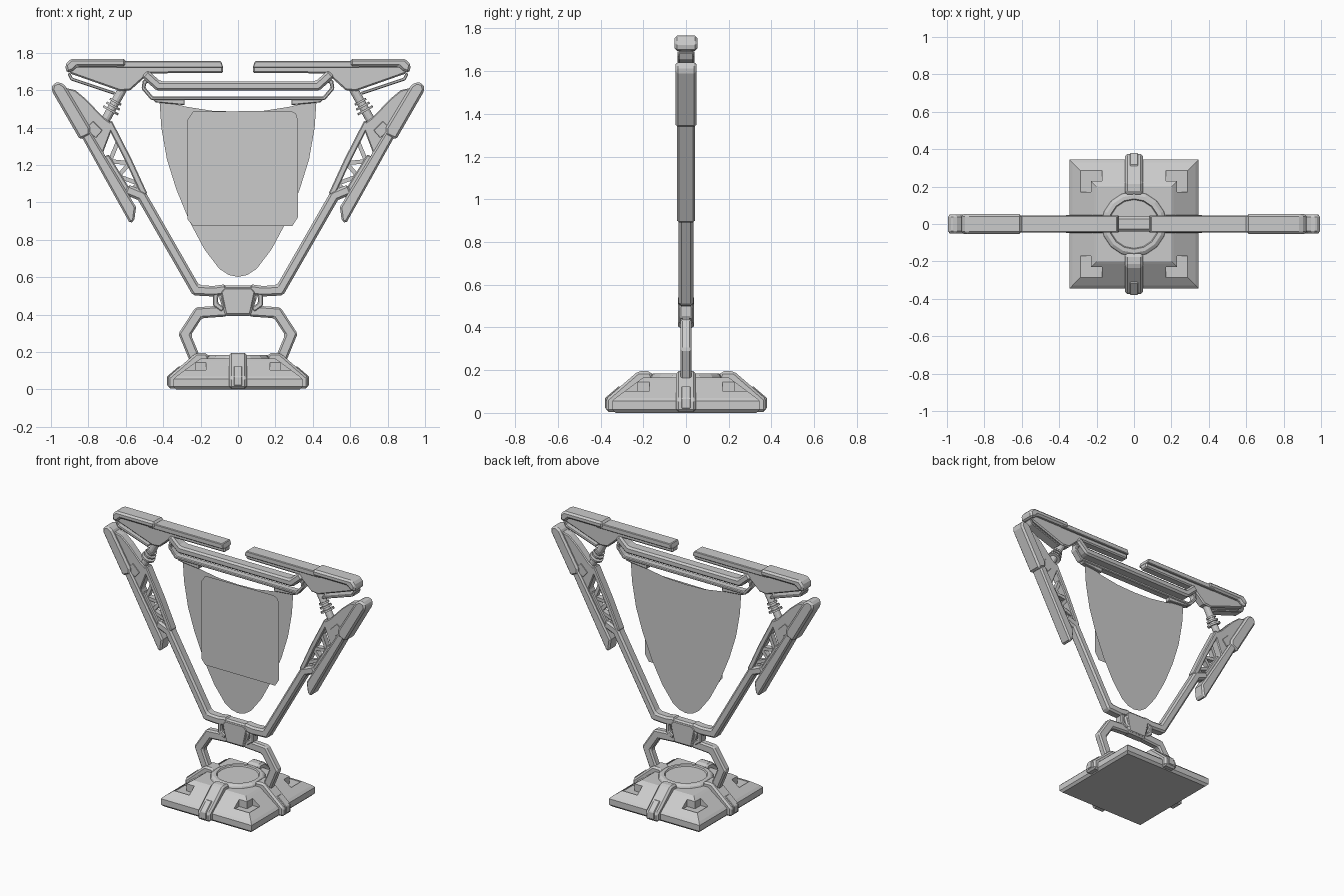
import bpy, bmesh, math
from mathutils import Vector

old = bpy.data.objects.get("Cube")
if old:
    bpy.data.objects.remove(old, do_unlink=True)

GREY = (0.6, 0.6, 0.6, 1)
metal = bpy.data.materials.new("light_grey_metal")
metal.use_nodes = True
metal.diffuse_color = GREY
metal.node_tree.nodes["Principled BSDF"].inputs["Base Color"].default_value = GREY


def finish(name, bm, mirror=True, bevel=0.0):
    """Turn a bmesh into a named object, mirrored left to right."""
    bmesh.ops.recalc_face_normals(bm, faces=bm.faces)
    mesh = bpy.data.meshes.new(name)
    bm.to_mesh(mesh)
    bm.free()
    mesh.materials.append(metal)
    obj = bpy.data.objects.new(name, mesh)
    bpy.context.collection.objects.link(obj)
    if bevel:
        mod = obj.modifiers.new("Chamfer", 'BEVEL')
        mod.width, mod.segments, mod.limit_method = bevel, 1, 'ANGLE'
        mod.angle_limit = math.radians(40)
    if mirror:
        mod = obj.modifiers.new("Mirror", 'MIRROR')
        mod.use_mirror_merge = False
    return obj


def prism(name, outline, depth, mirror=True, bevel=0.0, y=0.0):
    """Extrude an x-z outline symmetrically through y."""
    bm = bmesh.new()
    face = bm.faces.new([bm.verts.new((x, y - depth, z)) for x, z in outline])
    out = bmesh.ops.extrude_face_region(bm, geom=[face])["geom"]
    verts = [v for v in out if isinstance(v, bmesh.types.BMVert)]
    bmesh.ops.translate(bm, verts=verts, vec=(0, 2 * depth, 0))
    return finish(name, bm, mirror, bevel)


def bar(name, path, width, depth, mirror=True, bevel=0.0, y=0.0):
    """Constant-width bar with mitred corners along an x-z path."""
    pts = [Vector(p) for p in path]
    dirs = [(b - a).normalized() for a, b in zip(pts, pts[1:])]
    left, right = [], []
    for i, p in enumerate(pts):
        a, b = dirs[max(i - 1, 0)], dirs[min(i, len(dirs) - 1)]
        n = Vector((-a.y - b.y, a.x + b.x)).normalized()
        n *= width / 2 / max(n.dot(Vector((-a.y, a.x))), 0.3)
        left.append(p + n)
        right.append(p - n)
    return prism(name, left + right[::-1], depth, mirror, bevel, y)


def stack(name, rings, sides, turn=0.0):
    """Loft regular rings of (corner radius, z), closed at both ends."""
    bm = bmesh.new()
    loops = [[bm.verts.new((r * math.cos(turn + math.tau * i / sides),
                            r * math.sin(turn + math.tau * i / sides), z))
              for i in range(sides)] for r, z in rings]
    for a, b in zip(loops, loops[1:]):
        for i in range(sides):
            j = (i + 1) % sides
            bm.faces.new((a[i], a[j], b[j], b[i]))
    bm.faces.new(loops[0])
    bm.faces.new(loops[-1])
    return finish(name, bm, False)


def rod(name, a, b, radius, sides=12):
    """Cylinder between two x-z points."""
    a, b = Vector((a[0], 0, a[1])), Vector((b[0], 0, b[1]))
    rot = (b - a).to_track_quat('Z', 'Y').to_matrix().to_4x4()
    rot.translation = (a + b) / 2
    bm = bmesh.new()
    bmesh.ops.create_cone(bm, cap_ends=True, segments=sides, radius1=radius,
                          radius2=radius, depth=(b - a).length, matrix=rot)
    return finish(name, bm)


# Base: stepped square plinth with a notch wrapping each corner
root2 = math.sqrt(2)
plinth = stack("base_plinth", [(r * root2, z) for r, z in (
    (0.33, 0), (0.345, 0.015), (0.345, 0.055), (0.33, 0.07),
    (0.215, 0.155), (0.2, 0.165))], 4, math.pi / 4)
bm = bmesh.new()
corner = [(0.17, 0.23), (0.23, 0.23), (0.23, 0.17), (0.285, 0.17),
          (0.285, 0.285), (0.17, 0.285)]
face = bm.faces.new([bm.verts.new((x, y, 0.095)) for x, y in corner])
top = bmesh.ops.extrude_face_region(bm, geom=[face])["geom"]
bmesh.ops.translate(bm, vec=(0, 0, 0.2),
                    verts=[v for v in top if isinstance(v, bmesh.types.BMVert)])
cutter = finish("notch_cutter", bm)
cutter.modifiers["Mirror"].use_axis[1] = True
cutter.hide_render = cutter.hide_viewport = True
cut = plinth.modifiers.new("Corner notches", 'BOOLEAN')
cut.operation, cut.object, cut.solver = 'DIFFERENCE', cutter, 'EXACT'

# Clamping ribs over the four sides, and the round seat on top
for side, turn in (("side", 0), ("front_back", math.pi / 2)):
    rib = prism(side + "_ribs", [(0.375, 0.005), (0.375, 0.065), (0.225, 0.195),
                (0.165, 0.195), (0.145, 0.15), (0.145, 0.005)], 0.047, bevel=0.012)
    ridge = bar(side + "_rib_ridges", [(0.374, 0.02), (0.374, 0.066), (0.31, 0.121)],
                0.012, 0.022, bevel=0.004)
    rib.rotation_euler.z = ridge.rotation_euler.z = turn
stack("base_seat", [(0.18, 0.15), (0.17, 0.175), (0.155, 0.185), (0.135, 0.185),
                    (0.13, 0.176)], 16)

# Lower loop, hub and long arms
bar("lower_loop", [(0.225, 0.15), (0.285, 0.295), (0.21, 0.41), (0.06, 0.42)],
    0.06, 0.026, bevel=0.01)
prism("hub", [(-0.1, 0.49), (-0.085, 0.555), (0.085, 0.555), (0.1, 0.49),
              (0.07, 0.392), (-0.07, 0.392)], 0.032, False, 0.01)
prism("hub_plate", [(-0.09, 0.52), (-0.07, 0.543), (0.07, 0.543), (0.09, 0.52),
                    (0.065, 0.402), (-0.065, 0.402)], 0.038, False, 0.005)
bar("hub_collar", [(0.08, 0.53), (0.12, 0.505), (0.12, 0.455), (0.08, 0.425)],
    0.028, 0.03, bevel=0.006)
bar("long_arm", [(0.06, 0.535), (0.13, 0.525), (0.225, 0.53), (0.515, 1.035),
                 (0.6, 1.07)], 0.056, 0.034, bevel=0.012)

# Lattice joining the arm to the outer fin
bar("lattice_rail", [(0.5, 1.04), (0.585, 1.225), (0.69, 1.43)], 0.034, 0.03, bevel=0.006)
bar("lattice_inner_rail", [(0.57, 1.03), (0.705, 1.25)], 0.03, 0.025, bevel=0.006)
zigzag = [(0.64, 1.33), (0.685, 1.22), (0.58, 1.21), (0.64, 1.14), (0.53, 1.1),
          (0.59, 1.05)]
for i, ends in enumerate(zip(zigzag, zigzag[1:])):
    bar("lattice_strut_%d" % (i + 1), ends, 0.022, 0.018)

# Outer fins: web, edge strip, thick cap and raised panels
prism("fin_web", [(0.955, 1.62), (0.87, 1.6), (0.81, 1.55), (0.72, 1.455),
                  (0.665, 1.415), (0.72, 1.27), (0.69, 1.2)], 0.03, bevel=0.008)
prism("fin_strip", [(0.975, 1.6), (0.945, 1.635), (0.545, 0.975), (0.555, 0.9),
                    (0.578, 0.888)], 0.043, bevel=0.01)
prism("fin_cap", [(0.998, 1.6), (0.99, 1.635), (0.955, 1.645), (0.925, 1.625),
                  (0.79, 1.4), (0.79, 1.36), (0.845, 1.335)], 0.05, bevel=0.012)
prism("fin_panel", [(0.82, 1.39), (0.775, 1.435), (0.725, 1.385), (0.76, 1.345)],
      0.034, bevel=0.002)

# Ringed pistons between fins and wings
rod("piston", (0.72, 1.42), (0.615, 1.61), 0.024)
for i, t in enumerate((0.38, 0.5, 0.62)):
    a = Vector((0.72, 1.42)).lerp(Vector((0.615, 1.61)), t)
    step = Vector((-0.105, 0.19)).normalized() * 0.006
    rod("piston_ring_%d" % (i + 1), a - step, a + step, 0.046 - 0.006 * i)

# Top wings: rail, web, heavy end cap and the loose strip underneath
prism("wing_rail", [(0.08, 1.725), (0.09, 1.755), (0.65, 1.755), (0.65, 1.72),
                    (0.08, 1.72)], 0.045, bevel=0.008)
prism("wing_web", [(0.08, 1.73), (0.9, 1.73), (0.9, 1.69), (0.63, 1.595),
                   (0.575, 1.6), (0.475, 1.69), (0.08, 1.692)], 0.03, bevel=0.008)
prism("wing_cap", [(0.6, 1.725), (0.6, 1.768), (0.895, 1.768), (0.925, 1.735),
                   (0.915, 1.69), (0.88, 1.705), (0.86, 1.725)], 0.053, bevel=0.012)
bar("wing_strip", [(0.905, 1.69), (0.89, 1.66), (0.66, 1.583)], 0.016, 0.035, bevel=0.004)

# Cross bar, hanging rail and banner mounts
bar("cross_bar", [(-0.5, 1.69), (-0.425, 1.622), (0.425, 1.622), (0.5, 1.69)],
    0.05, 0.04, False, 0.012)
bar("hanging_rail", [(-0.46, 1.655), (-0.5, 1.645), (-0.505, 1.61), (-0.46, 1.557),
                     (0.46, 1.557), (0.505, 1.61), (0.5, 1.645), (0.46, 1.655)],
    0.02, 0.025, False, 0.005)
prism("banner_mount", [(0.285, 1.565), (0.47, 1.565), (0.44, 1.535), (0.285, 1.52)],
      0.018, bevel=0.004)


# Hanging banner and the thin card in front of it
def sheet(name, outline, y):
    bm = bmesh.new()
    bm.faces.new([bm.verts.new((x, y, z)) for x, z in outline])
    return finish(name, bm, False)


half = [(0.05, 0.612), (0.1, 0.645), (0.18, 0.75), (0.26, 0.9), (0.33, 1.07),
        (0.38, 1.23), (0.41, 1.4), (0.42, 1.55), (0.28, 1.512), (0.14, 1.49)]
sheet("banner", [(0, 0.602)] + half + [(0, 1.485)] + [(-x, z) for x, z in half[::-1]], 0)
sheet("banner_card", [(-0.24, 0.873), (0.29, 0.873), (0.32, 0.92), (0.32, 1.44),
                      (0.31, 1.475), (0.28, 1.49), (-0.24, 1.485), (-0.27, 1.44),
                      (-0.27, 0.91)], -0.012)
